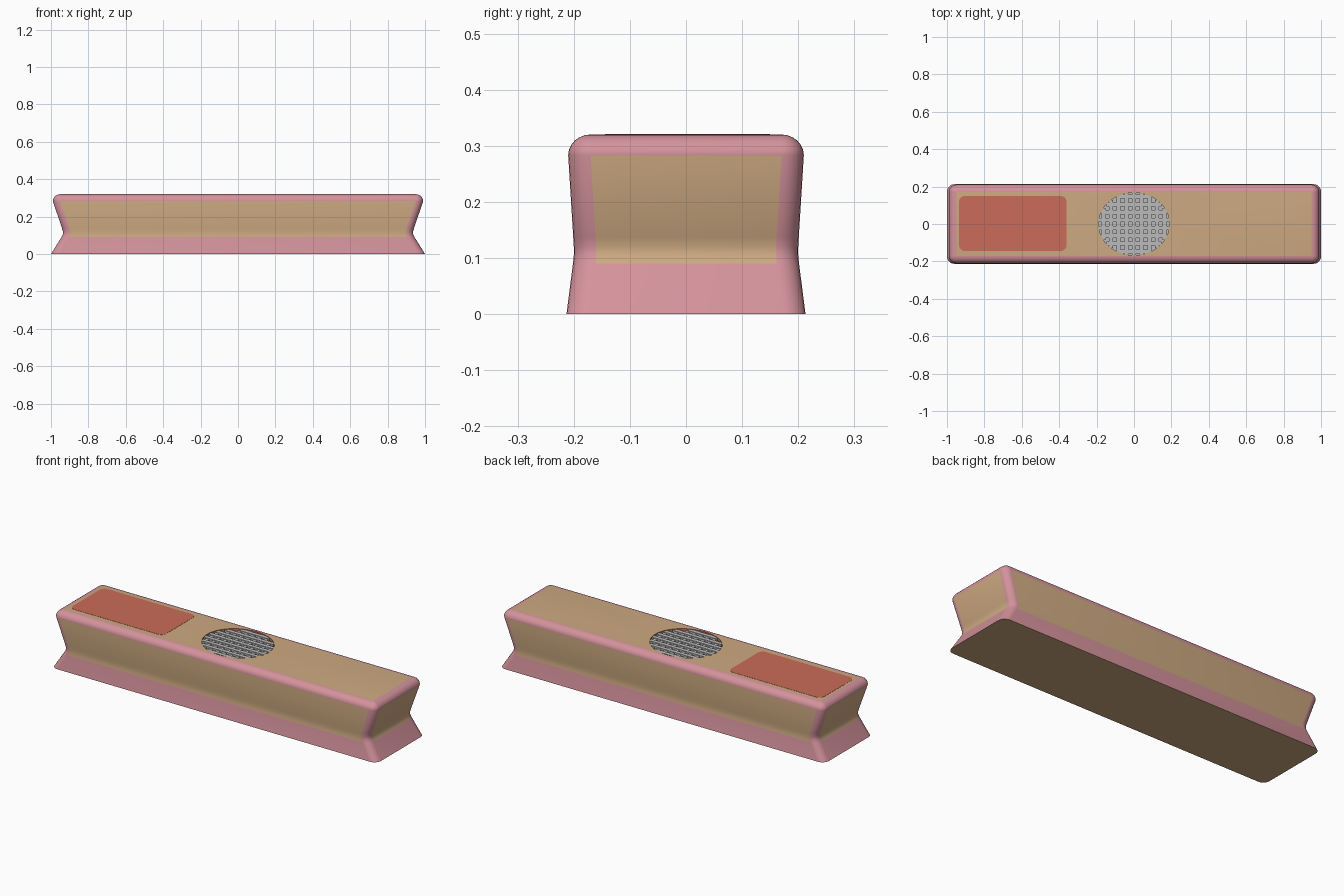
import bpy, bmesh, math

if "Cube" in bpy.data.objects:
    bpy.data.objects.remove(bpy.data.objects["Cube"])


def material(name, rgb):
    m = bpy.data.materials.new(name)
    m.diffuse_color = (*rgb, 1)
    m.use_nodes = True
    m.node_tree.nodes["Principled BSDF"].inputs["Base Color"].default_value = m.diffuse_color
    return m


PINK = material("pink_trim", (0.66, 0.29, 0.33))
TAN = material("tan_panel", (0.61, 0.40, 0.22))
RED = material("red_pad", (0.60, 0.15, 0.10))
GREY = material("grey_metal", (0.5, 0.5, 0.5))
R, TOP = 0.04, 0.32      # edge rounding, top height
RX, RY = 0.19, 0.167     # speaker opening radii
N = 7                    # points per rounded corner


def rounded_rect(hx, hy, r, z, cx=0.0, cy=0.0):
    pts = []
    for q, (sx, sy) in enumerate(((1, 1), (-1, 1), (-1, -1), (1, -1))):
        for i in range(N):
            a = math.pi / 2 * (q + i / (N - 1))
            pts.append((cx + sx * (hx - r) + r * math.cos(a),
                        cy + sy * (hy - r) + r * math.sin(a), z))
    return pts


def loft(bm, rings):
    """Skin a stack of closed loops; returns vertex loops and face rows."""
    loops = [[bm.verts.new(p) for p in ring] for ring in rings]
    rows = []
    for a, b in zip(loops, loops[1:]):
        n = len(a)
        rows.append([bm.faces.new((a[j], a[(j + 1) % n], b[(j + 1) % n], b[j]))
                     for j in range(n)])
    return loops, rows


def finish(bm, name, mats):
    bmesh.ops.recalc_face_normals(bm, faces=bm.faces[:])
    me = bpy.data.meshes.new(name)
    bm.to_mesh(me)
    bm.free()
    for m in mats:
        me.materials.append(m)
    ob = bpy.data.objects.new(name, me)
    bpy.context.collection.objects.link(ob)
    bpy.ops.object.select_all(action='DESELECT')
    ob.select_set(True)
    bpy.context.view_layer.objects.active = ob
    bpy.ops.object.shade_smooth_by_angle(angle=math.radians(35))
    return ob


# Waisted body: flared skirt, pinched waist, rounded top edge
profile = [(1.0, 0.213, 0.0), (0.944, 0.2015, 0.09), (0.937, 0.2, 0.105),
           (0.936, 0.2, 0.12), (0.941, 0.201, 0.137), (0.99, 0.21, 0.283)]
rings = [rounded_rect(hx, hy, R, z) for hx, hy, z in profile]
for i in range(1, 7):
    a = math.pi / 2 * i / 6
    d = R * (1 - math.cos(a))
    rings.append(rounded_rect(0.99 - d, 0.21 - d, R - d,
                              0.283 + (TOP - 0.283) * math.sin(a)))
bm = bmesh.new()
loops, rows = loft(bm, rings)
for row in rows[1:5]:                       # tan panels on the flat sides
    for j in range(N - 1, 4 * N, N):
        row[j].material_index = 1
bm.faces.new(loops[0][::-1]).material_index = 1
bmesh.ops.remove_doubles(bm, verts=bm.verts[:], dist=1e-5)

# Top panel with an oval recess for the speaker
rim_edges = [e for e in bm.edges if e.is_boundary]


def oval(z, k=1.0, n=48):
    return [(k * RX * math.cos(2 * math.pi * i / n),
             k * RY * math.sin(2 * math.pi * i / n), z) for i in range(n)]


hole, wall = loft(bm, [oval(TOP), oval(TOP - 0.03)])
for f in wall[0]:
    f.material_index = 2
bm.faces.new(hole[1]).material_index = 3
top_loop = [bm.edges.get((hole[0][i], hole[0][(i + 1) % 48])) for i in range(48)]
res = bmesh.ops.triangle_fill(bm, use_beauty=True, edges=rim_edges + top_loop)
for g in res["geom"]:
    if isinstance(g, bmesh.types.BMFace):
        g.material_index = 1
finish(bm, "body", [PINK, TAN, RED, GREY])

# Control pad on the left of the top
bm = bmesh.new()
loops, _ = loft(bm, [rounded_rect(0.287, 0.147, 0.03, z, -0.648, 0.003)
                     for z in (TOP - 0.004, TOP + 0.001)])
bm.faces.new(loops[0][::-1])
bm.faces.new(loops[1])
finish(bm, "control_pad", [RED])


# Speaker grille: crossing bars trimmed to the oval
def bar(bm, cx, cy, hx, hy, z0, z1):
    loops, _ = loft(bm, [[(cx - hx, cy - hy, z), (cx + hx, cy - hy, z),
                          (cx + hx, cy + hy, z), (cx - hx, cy + hy, z)]
                         for z in (z0, z1)])
    bm.faces.new(loops[0][::-1])
    bm.faces.new(loops[1])


bm = bmesh.new()
for i in range(-4, 5):
    x = i * 0.041
    bar(bm, x, 0, 0.011, RY * math.sqrt(1 - (x / RX) ** 2), 0.302, 0.313)
for i in range(8):
    y = (i - 3.5) * 0.042
    bar(bm, 0, y, RX * math.sqrt(1 - (y / RX * RX / RY) ** 2), 0.011, 0.306, 0.317)
finish(bm, "speaker_grille", [GREY])
